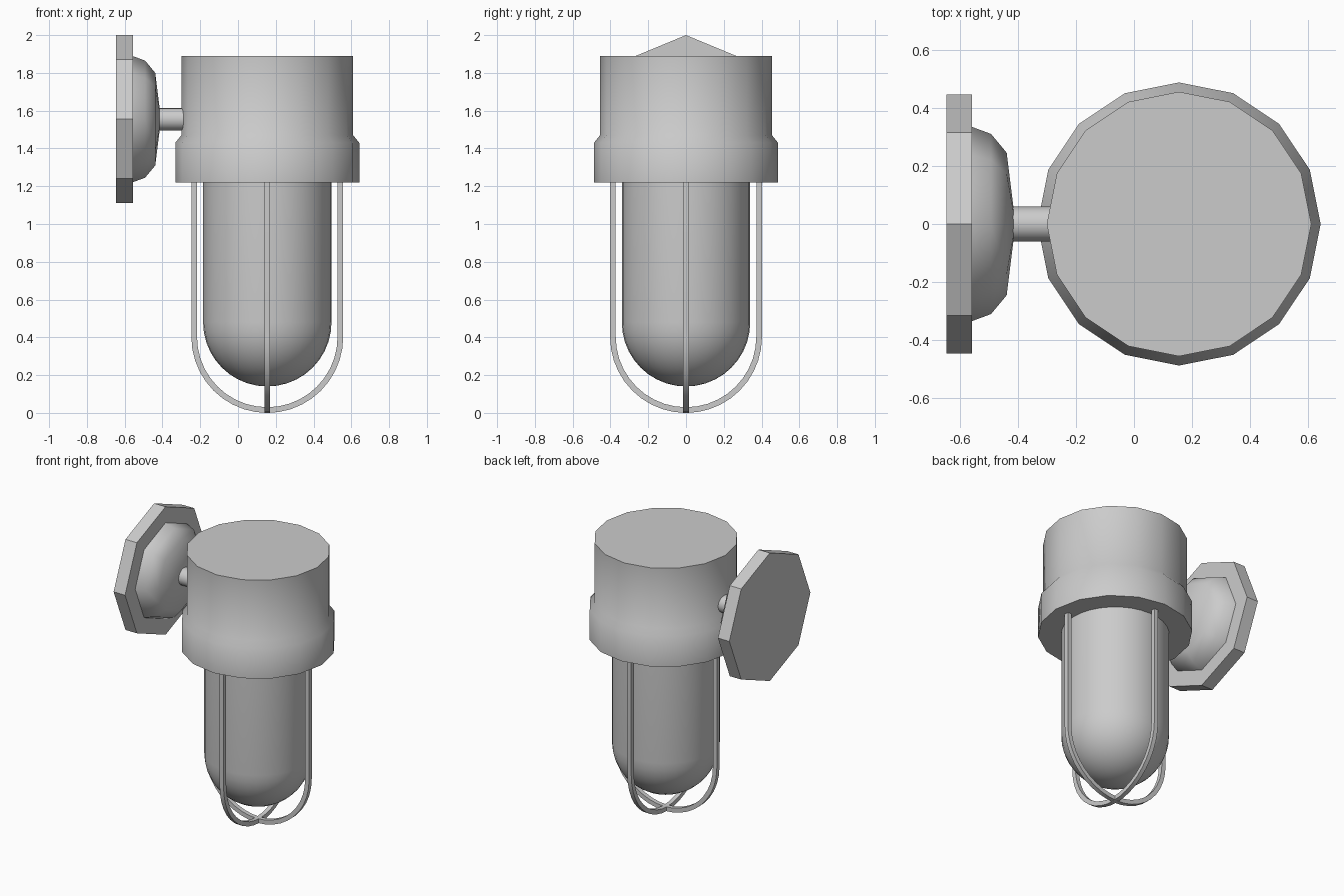
import bpy, bmesh
from math import sin, cos, pi, radians
from mathutils import Matrix

if "Cube" in bpy.data.objects:
    bpy.data.objects.remove(bpy.data.objects["Cube"])

CX = 0.155      # lamp axis x
PZ = 1.555      # wall plate centre height


def finish(name, bm, matrix, angle):
    bm.transform(matrix)
    bmesh.ops.recalc_face_normals(bm, faces=bm.faces)
    mesh = bpy.data.meshes.new(name)
    bm.to_mesh(mesh)
    bm.free()
    ob = bpy.data.objects.new(name, mesh)
    bpy.context.collection.objects.link(ob)
    if angle:
        bpy.ops.object.select_all(action='DESELECT')
        ob.select_set(True)
        bpy.context.view_layer.objects.active = ob
        bpy.ops.object.shade_smooth_by_angle(angle=radians(angle))
    return ob


def lathe(name, profile, sides, matrix, angle):
    """Revolve (radius, height) points about z, capping any open ends."""
    bm = bmesh.new()
    rings = []
    for r, z in profile:
        n = sides if r > 1e-4 else 1
        rings.append([bm.verts.new((r * cos(2 * pi * i / sides), r * sin(2 * pi * i / sides), z))
                      for i in range(n)])
    for a, b in zip(rings, rings[1:]):
        for i in range(sides):
            j = (i + 1) % sides
            quad = [a[i % len(a)], a[j % len(a)], b[j % len(b)], b[i % len(b)]]
            bm.faces.new(list(dict.fromkeys(quad)))
    for ring in (rings[0], rings[-1]):
        if len(ring) > 2:
            bm.faces.new(ring)
    return finish(name, bm, matrix, angle)


def cage_bar(name, turn):
    """U-shaped bar with a square section."""
    outer, t, top, steps = 0.402, 0.03, 1.24, 20
    path = [(pi, top)] + [(pi + pi * i / steps, outer) for i in range(steps + 1)] + [(2 * pi, top)]
    bm = bmesh.new()
    rings = []
    for a, z in path:
        ring = []
        for r, y in ((outer, -t / 2), (outer, t / 2), (outer - t, t / 2), (outer - t, -t / 2)):
            height = top if z == top else outer + r * sin(a)
            ring.append(bm.verts.new((r * cos(a), y, height)))
        rings.append(ring)
    for a, b in zip(rings, rings[1:]):
        for i in range(4):
            j = (i + 1) % 4
            bm.faces.new((a[i], a[j], b[j], b[i]))
    bm.faces.new(rings[0])
    bm.faces.new(rings[-1])
    return finish(name, bm, Matrix.Translation((CX, 0, 0)) @ Matrix.Rotation(turn, 4, 'Z'), 30)


upright = Matrix.Translation((CX, 0, 0))
sideways = Matrix.Translation((0, 0, PZ)) @ Matrix.Rotation(pi / 2, 4, 'Y')

# Housing with wider skirt
lathe("housing", [(0.487, 1.22), (0.487, 1.43), (0.455, 1.47), (0.455, 1.89)], 16, upright, 50)

# Glass with rounded bottom
R = 0.34
dome = [(R * sin(pi / 2 * i / 10), 0.48 - R * cos(pi / 2 * i / 10)) for i in range(11)]
lathe("glass", dome + [(R, 1.24)], 32, upright, 40)

# Wire guard
cage_bar("guard_bar_side", 0)
cage_bar("guard_bar_front", pi / 2)

# Octagonal wall plate, its raised boss and the arm
lathe("wall_plate", [(0.445, -0.645), (0.445, -0.557)], 8, sideways, 0)
lathe("plate_boss", [(0.335, -0.56), (0.31, -0.492), (0.245, -0.438), (0.06, -0.415)], 8, sideways, 60)
lathe("arm", [(0.06, -0.43), (0.06, -0.27)], 16, sideways, 40)
